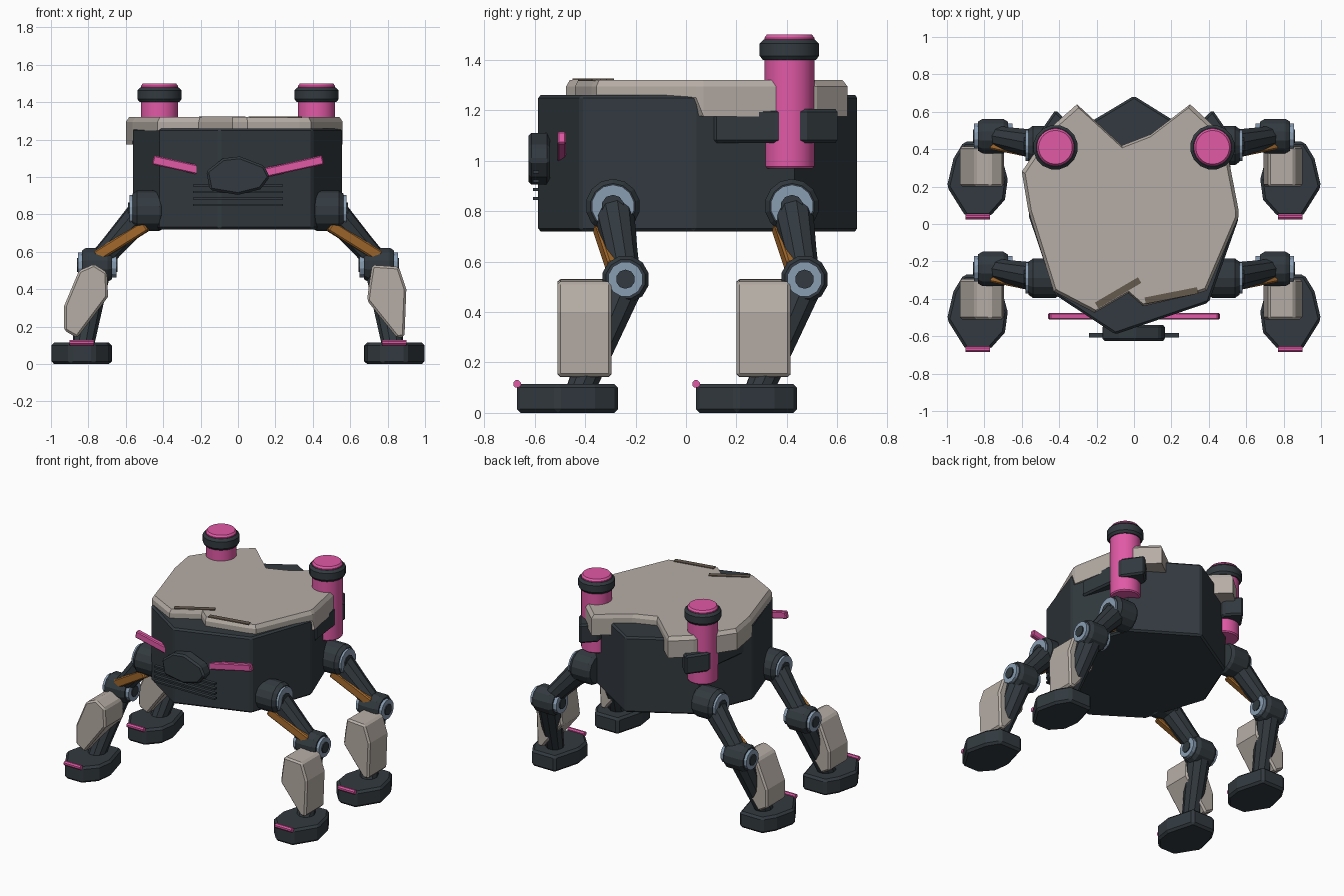
import bpy, bmesh, math
from mathutils import Vector

if "Cube" in bpy.data.objects:
    bpy.data.objects.remove(bpy.data.objects["Cube"])


def material(name, rgb):
    m = bpy.data.materials.new(name)
    m.diffuse_color = (*rgb, 1)
    m.use_nodes = True
    m.node_tree.nodes["Principled BSDF"].inputs["Base Color"].default_value = m.diffuse_color
    return m


DARK = material("charcoal", (0.032, 0.042, 0.050))
BEIGE = material("warm_grey", (0.47, 0.42, 0.38))
PINK = material("pink", (0.75, 0.10, 0.38))
BLUE = material("steel_blue", (0.25, 0.34, 0.45))
ORANGE = material("burnt_orange", (0.36, 0.14, 0.025))
BROWN = material("dark_taupe", (0.13, 0.10, 0.075))


def finish(name, bm, mat, bevel=0.0, smooth=0):
    bmesh.ops.recalc_face_normals(bm, faces=bm.faces)
    me = bpy.data.meshes.new(name)
    bm.to_mesh(me)
    bm.free()
    me.materials.append(mat)
    ob = bpy.data.objects.new(name, me)
    bpy.context.collection.objects.link(ob)
    if smooth:
        me.polygons.foreach_set("use_smooth", [True] * len(me.polygons))
        me.set_sharp_from_angle(angle=math.radians(smooth))
    if bevel:
        b = ob.modifiers.new("bevel", 'BEVEL')
        b.width, b.segments, b.limit_method = bevel, 1, 'ANGLE'
        b.angle_limit = math.radians(40)
    return ob


def loft(name, rings, mat, bevel=0.0, smooth=0):
    """Skin rings with equal point counts and cap both ends."""
    bm = bmesh.new()
    vs = [[bm.verts.new(p) for p in r] for r in rings]
    n = len(vs[0])
    for a, b in zip(vs, vs[1:]):
        for i in range(n):
            j = (i + 1) % n
            bm.faces.new((a[i], a[j], b[j], b[i]))
    bm.faces.new(vs[0][::-1])
    bm.faces.new(vs[-1])
    return finish(name, bm, mat, bevel, smooth)


def prism(name, pts, axis, lo, hi, mat, bevel=0.0):
    """Extrude a profile along z (points x,y) or y (points x,z)."""
    if axis == 'z':
        rings = [[(x, y, h) for x, y in pts] for h in (lo, hi)]
    else:
        rings = [[(x, h, z) for x, z in pts] for h in (lo, hi)]
    return loft(name, rings, mat, bevel)


def spindle(name, a, b, profile, mat, sides=14, smooth=0):
    """Turned part along a-b; profile holds (fraction, radius)."""
    a, b = Vector(a), Vector(b)
    q = (b - a).to_track_quat('Z', 'Y')
    rings = []
    for t, r in profile:
        rings.append([a.lerp(b, t) + q @ Vector((r * math.cos(k), r * math.sin(k), 0))
                      for k in (2 * math.pi * (i + 0.5) / sides for i in range(sides))])
    return loft(name, rings, mat, 0, smooth)


def bar(name, a, b, w, h, mat, bevel=0.0):
    """Rectangular bar from a to b: w horizontal, h across it."""
    a, b = Vector(a), Vector(b)
    d = (b - a).normalized()
    side = d.cross(Vector((0, 0, 1))).normalized() * w / 2
    up = side.cross(d).normalized() * h / 2
    return loft(name, [[p - side - up, p + side - up, p + side + up, p - side + up]
                       for p in (a, b)], mat, bevel)


# Body: irregular faceted hull
hull = [(-.10, -.59), (.40, -.42), (.56, .03), (.41, .43),
        (0, .685), (-.41, .44), (-.565, .05), (-.42, -.38)]
prism("body", hull, 'z', .72, 1.26, DARK, .012)

# Top shell: chamfered plate with deeper rear skirts
outline = [(-.065, .42), (.09, .48), (.30, .64), (.43, .52), (.50, .38), (.56, .07), (.56, .04),
           (.39, -.355), (.33, -.375), (.05, -.44), (-.03, -.37), (-.21, -.475),
           (-.43, -.36), (-.555, .04), (-.565, .07), (-.60, .28), (-.43, .53), (-.305, .64)]
shell_low = [(x, y, 1.175 if y > .05 else 1.25) for x, y in outline]
shell_mid = [(x, y, 1.295) for x, y in outline]
shell_top = [(x * .97, y * .97, 1.32) for x, y in outline]
loft("top_shell", [shell_low, shell_mid, shell_top], BEIGE)

# Dark seams at the front of the shell
for i, (a, b) in enumerate([((-.20, -.435), (.03, -.30)), ((.06, -.41), (.34, -.355))]):
    bar(f"shell_seam_{i}", (*a, 1.321), (*b, 1.321), .035, .008, BROWN)

# Muzzle plate and grille
muzzle = [(-.17, 1.03), (-.15, .93), (.0, .905), (.12, .935), (.17, 1.0),
          (.14, 1.06), (.01, 1.11), (-.08, 1.10)]
prism("muzzle", muzzle, 'y', -.625, -.54, DARK, .012)
for i in range(4):
    bar(f"grille_bar_{i}", (-.24, -.595, .85 + i * .035), (.24, -.595, .85 + i * .035),
        .025, .012, DARK)

foot = [(.675, -.47), (.69, -.58), (.77, -.67), (.90, -.67), (1.0, -.51),
        (.965, -.36), (.91, -.27), (.73, -.27)]
bracket = [(.38, .11), (.54, .11), (.51, .35), (.51, .48), (.42, .61), (.33, .52)]
# The armoured shins differ between the two sides
shins = {1: [(.717, .53), (.86, .52), (.90, .40), (.89, .145), (.85, .14), (.69, .34), (.70, .42)],
         -1: [(-.77, .535), (-.70, .49), (-.695, .36), (-.86, .14), (-.93, .18),
              (-.93, .31), (-.85, .50)]}

for s, side in ((1, "right"), (-1, "left")):
    # Slanted eye bars
    bar(f"eye_{side}", (s * .12, -.493, 1.018), (s * .455, -.493, 1.092), .035, .05, PINK, .006)

    # Rear canisters with collars and brackets
    cx, cy = s * .42, .41
    spindle(f"canister_{side}", (cx, cy, .97), (cx, cy, 1.5),
            [(0, .093), (.015, .1), (.975, .1), (1, .09)], PINK, 28, 35)
    spindle(f"canister_collar_{side}", (cx, cy, 1.40), (cx, cy, 1.48),
            [(0, .108), (.2, .12), (.8, .12), (1, .104)], DARK, 16, 35)
    prism(f"canister_bracket_{side}", [(s * x, y) for x, y in bracket],
          'z', 1.07, 1.205, DARK, .012)

    for dy, end in ((0, "front"), (.71, "rear")):
        tag = f"{end}_{side}"

        def P(x, y, z):
            return (s * x, y + dy, z)

        # Shoulder joint
        hip = lambda x: P(x, -.29, .82)
        spindle(f"shoulder_{tag}", hip(.40), hip(.565),
                [(0, .095), (.12, .108), (.85, .108), (1, .09)], DARK)
        spindle(f"shoulder_ring_{tag}", hip(.53), hip(.58), [(0, .085), (1, .085)], BLUE)
        spindle(f"shoulder_hub_{tag}", hip(.53), hip(.587), [(0, .045), (1, .045)], DARK, 10)

        # Thigh and its piston
        spindle(f"thigh_{tag}", P(.52, -.285, .80), P(.755, -.24, .535),
                [(0, .08), (.6, .066), (1, .06)], DARK, 10)
        bar(f"thigh_piston_{tag}", P(.49, -.34, .74), P(.755, -.285, .575), .055, .06, ORANGE, .008)

        # Knee joint
        knee = lambda x: P(x, -.24, .53)
        spindle(f"knee_{tag}", knee(.675), knee(.835),
                [(0, .08), (.15, .095), (.85, .095), (1, .08)], DARK, 12)
        spindle(f"knee_ring_{tag}", knee(.65), knee(.855), [(0, .07), (1, .07)], BLUE, 12)
        spindle(f"knee_hub_{tag}", knee(.644), knee(.862), [(0, .038), (1, .038)], DARK, 10)

        # Calf strut, shin armour, foot and toe light
        spindle(f"calf_{tag}", P(.76, -.25, .50), P(.83, -.42, .09),
                [(0, .08), (1, .058)], DARK, 10)
        prism(f"shin_{tag}", shins[s], 'y', -.51 + dy, -.295 + dy, BEIGE, .012)
        prism(f"foot_{tag}", [(s * x, y + dy) for x, y in foot], 'z', 0, .115, DARK, .015)
        spindle(f"toe_light_{tag}", P(.77, -.67, .115), P(.90, -.67, .115),
                [(0, .016), (1, .016)], PINK, 8)
